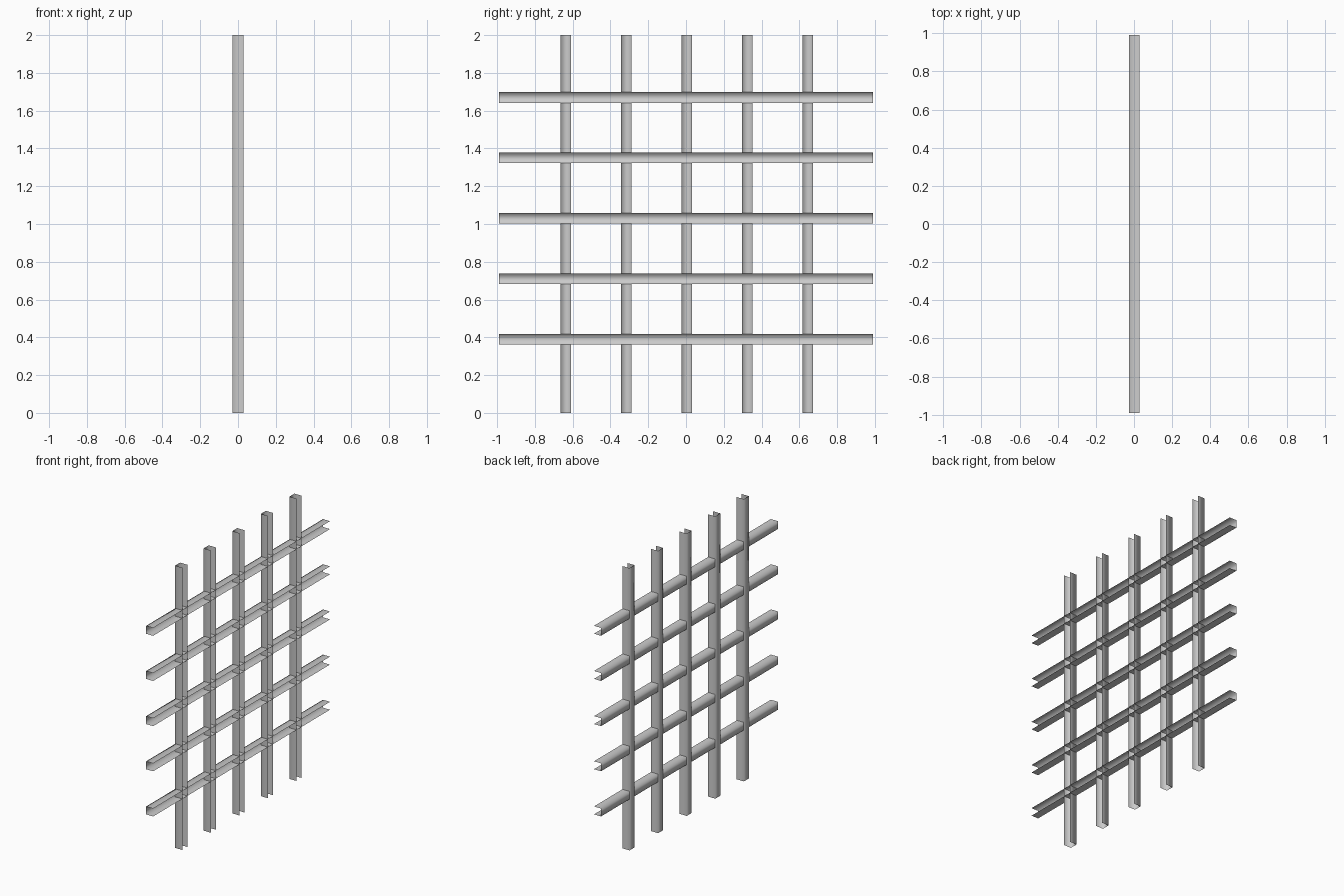
import bpy
from mathutils import Vector

cube = bpy.data.objects.get("Cube")
if cube:
    bpy.data.objects.remove(cube, do_unlink=True)

# Single grey metal
steel = bpy.data.materials.new("grey_steel")
steel.use_nodes = True
steel.diffuse_color = (0.6, 0.6, 0.6, 1)
steel.node_tree.nodes["Principled BSDF"].inputs["Base Color"].default_value = (0.6, 0.6, 0.6, 1)

HALF = 0.028        # half the channel section
SPACING = 0.32      # distance between neighbouring bars
COUNT = 5


def channel(name, start, end, side, web_x):
    """Thin sheet channel, open towards +x, swept from start to end."""
    start, end, side = Vector(start), Vector(end), Vector(side)
    profile = [(HALF, -1), (web_x, -1), (web_x, 1), (HALF, 1)]
    verts = [p + Vector((x, 0, 0)) + side * s * HALF
             for p in (start, end) for x, s in profile]
    n = len(profile)
    faces = [(i, i + 1, n + i + 1, n + i) for i in range(n - 1)]
    # Keep the outside of the web facing -x
    if side.cross(end - start).x > 0:
        faces = [f[::-1] for f in faces]
    mesh = bpy.data.meshes.new(name)
    mesh.from_pydata(verts, [], faces)
    mesh.materials.append(steel)
    mesh.shade_smooth()
    obj = bpy.data.objects.new(name, mesh)
    bpy.context.collection.objects.link(obj)


for i in range(COUNT):
    # Upright bars
    y = (i - 2) * SPACING + 0.004
    channel(f"vertical_bar_{i + 1}", (0, y, 0), (0, y, 2), (0, 1, 0), -HALF)
    # Cross bars, seated just inside the upright webs
    z = 0.39 + i * SPACING
    channel(f"horizontal_bar_{i + 1}", (0, -0.99, z), (0, 0.99, z), (0, 0, 1), -HALF + 0.001)
